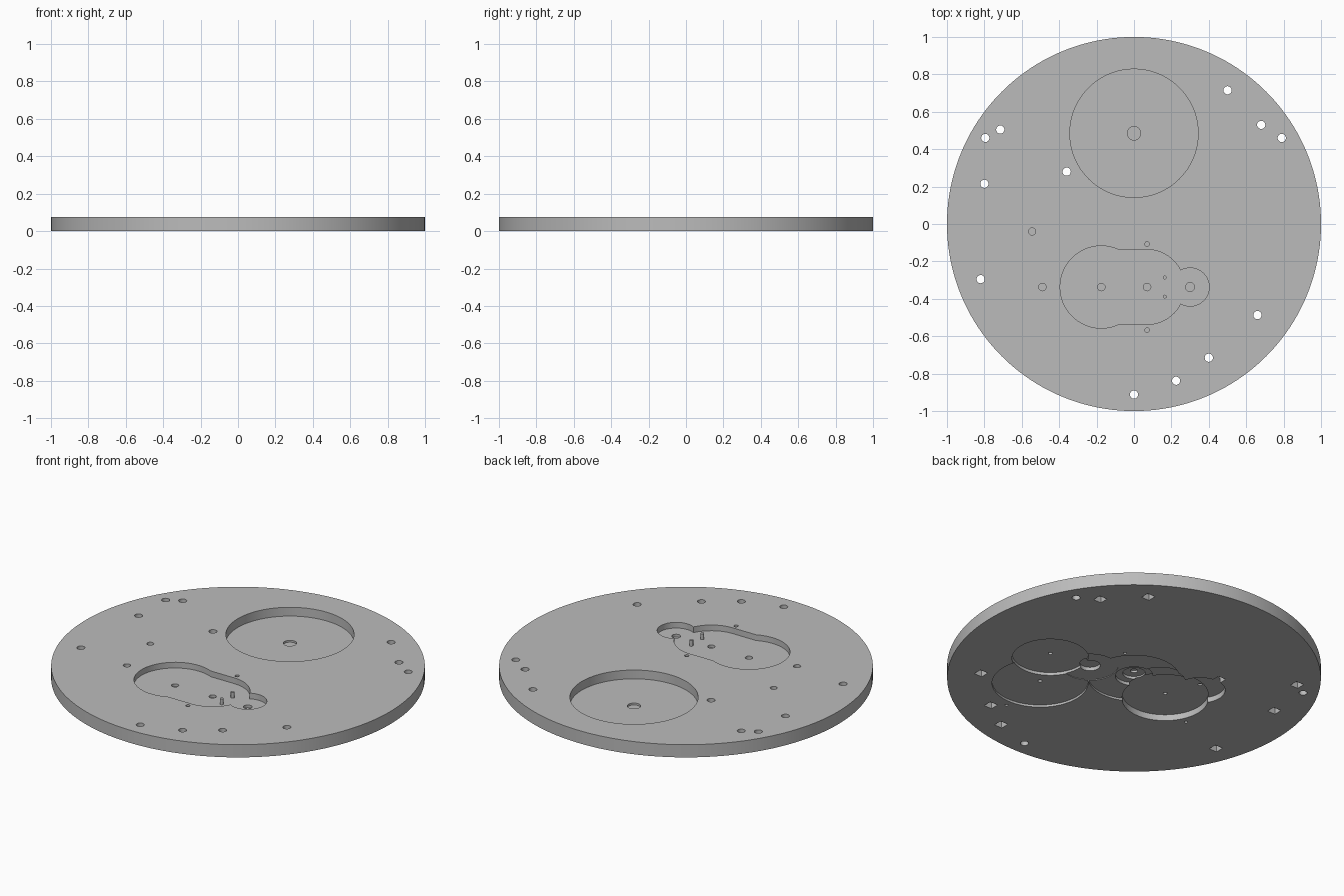
import bpy, bmesh, math
from mathutils import Matrix

old = bpy.data.objects.get("Cube")
if old:
    bpy.data.objects.remove(old, do_unlink=True)

T = 0.075      # plate thickness
OVER = 0.05    # how far cutters reach past a face

steel = bpy.data.materials.new("plain grey")
steel.use_nodes = True
grey = (0.5, 0.5, 0.5, 1)
steel.diffuse_color = grey
steel.node_tree.nodes["Principled BSDF"].inputs["Base Color"].default_value = grey


def new_object(name, bm):
    mesh = bpy.data.meshes.new(name)
    bm.to_mesh(mesh)
    bm.free()
    ob = bpy.data.objects.new(name, mesh)
    bpy.context.collection.objects.link(ob)
    ob.data.materials.append(steel)
    return ob


def disc(name, x, y, r, z0, z1, sides=64):
    bm = bmesh.new()
    bmesh.ops.create_cone(bm, cap_ends=True, segments=sides, radius1=r, radius2=r,
                          depth=z1 - z0, matrix=Matrix.Translation((x, y, (z0 + z1) / 2)))
    return new_object(name, bm)


def block(name, x, y, w, d, z0, z1):
    bm = bmesh.new()
    size = Matrix.Diagonal((w, d, z1 - z0, 1))
    bmesh.ops.create_cube(bm, size=1, matrix=Matrix.Translation((x, y, (z0 + z1) / 2)) @ size)
    return new_object(name, bm)


plate = disc("base_plate", 0, 0, 1, 0, T, 160)
cutters = []


def cut_top(x, y, r, floor, sides=64):
    cutters.append(disc("top_cutter", x, y, r, floor, T + OVER, sides))


def cut_bottom(x, y, r, depth, sides=64):
    cutters.append(disc("bottom_cutter", x, y, r, -OVER, depth, sides))


# Large round pocket with a shallow centre seat
cut_top(0, 0.485, 0.343, 0.023, 96)
cut_top(0, 0.485, 0.036, 0.012, 32)

# Stepped slot made of three circles and a straight bridge
SLOT_Y, SLOT_Z = -0.337, 0.041
for x, r in ((-0.175, 0.22), (0.07, 0.2), (0.3, 0.102)):
    cut_top(x, SLOT_Y, r, SLOT_Z)
cutters.append(block("bridge_cutter", -0.053, SLOT_Y, 0.245, 0.399, SLOT_Z, T + OVER))

# Blind pivot holes in the slot floor and the top face
for x, r in ((-0.175, 0.02), (0.07, 0.02), (0.3, 0.024)):
    cut_top(x, SLOT_Y, r, 0.025, 24)
for x, y, r in ((-0.49, SLOT_Y, 0.02), (-0.545, -0.04, 0.019),
                (0.07, -0.107, 0.012), (0.07, -0.567, 0.012)):
    cut_top(x, y, r, 0.045, 24)

# Round through holes
plain_holes = [(0.79, 0.46), (-0.795, 0.46), (0, -0.912)]
square_holes = [(0.5, 0.715), (0.68, 0.53), (-0.715, 0.505), (-0.8, 0.215), (-0.36, 0.28),
                (-0.82, -0.295), (0.66, -0.487), (0.4, -0.715), (0.225, -0.838)]
for x, y in plain_holes + square_holes:
    cutters.append(disc("hole_cutter", x, y, 0.022, -OVER, T + OVER, 24))

# Square recesses below most of the holes
for x, y in square_holes:
    cutters.append(block("square_cutter", x, y, 0.051, 0.051, -OVER, 0.037))

# Overlapping wheel recesses on the underside, each with a small pivot hole
for x, y, r, depth in ((0, 0, 0.245, 0.012), (0.351, -0.364, 0.257, 0.013),
                       (0.48, -0.125, 0.205, 0.03), (0.249, -0.069, 0.15, 0.016),
                       (-0.272, -0.065, 0.23, 0.036), (-0.133, 0.06, 0.135, 0.018),
                       (-0.354, 0.127, 0.135, 0.031)):
    cut_bottom(x, y, r, depth)
    if x:
        cut_bottom(x, y, 0.011, depth + 0.015, 20)

# Hub steps and the inner seat
for x, y, r, depth in ((0, 0, 0.1, 0.03), (0, 0, 0.06, 0.045), (0, 0, 0.02, 0.058),
                       (0.249, -0.069, 0.055, 0.037)):
    cut_bottom(x, y, r, depth, 48)

# Tiny blind holes on the underside
for x, y in ((0.209, 0.174), (0.337, -0.66), (-0.515, -0.181)):
    cut_bottom(x, y, 0.009, 0.015, 16)

# Apply all the cuts, then drop the cutters
for c in cutters:
    c.hide_render = True
    mod = plate.modifiers.new("cut", "BOOLEAN")
    mod.operation = "DIFFERENCE"
    mod.solver = "EXACT"
    mod.object = c
bpy.context.view_layer.update()
result = bpy.data.meshes.new_from_object(
    plate.evaluated_get(bpy.context.evaluated_depsgraph_get()))
plate.modifiers.clear()
plate.data = result
for c in cutters:
    bpy.data.objects.remove(c, do_unlink=True)

# Two upright pins in the slot
pins = [disc(side + "_pin", 0.165, SLOT_Y + dy, 0.01, SLOT_Z - 0.005, T, 20)
        for side, dy in (("back", 0.051), ("front", -0.051))]

# Smooth the round walls and keep rims sharp
for ob in [plate] + pins:
    bpy.ops.object.select_all(action="DESELECT")
    ob.select_set(True)
    bpy.context.view_layer.objects.active = ob
    bpy.ops.object.shade_smooth_by_angle(angle=math.radians(30))
